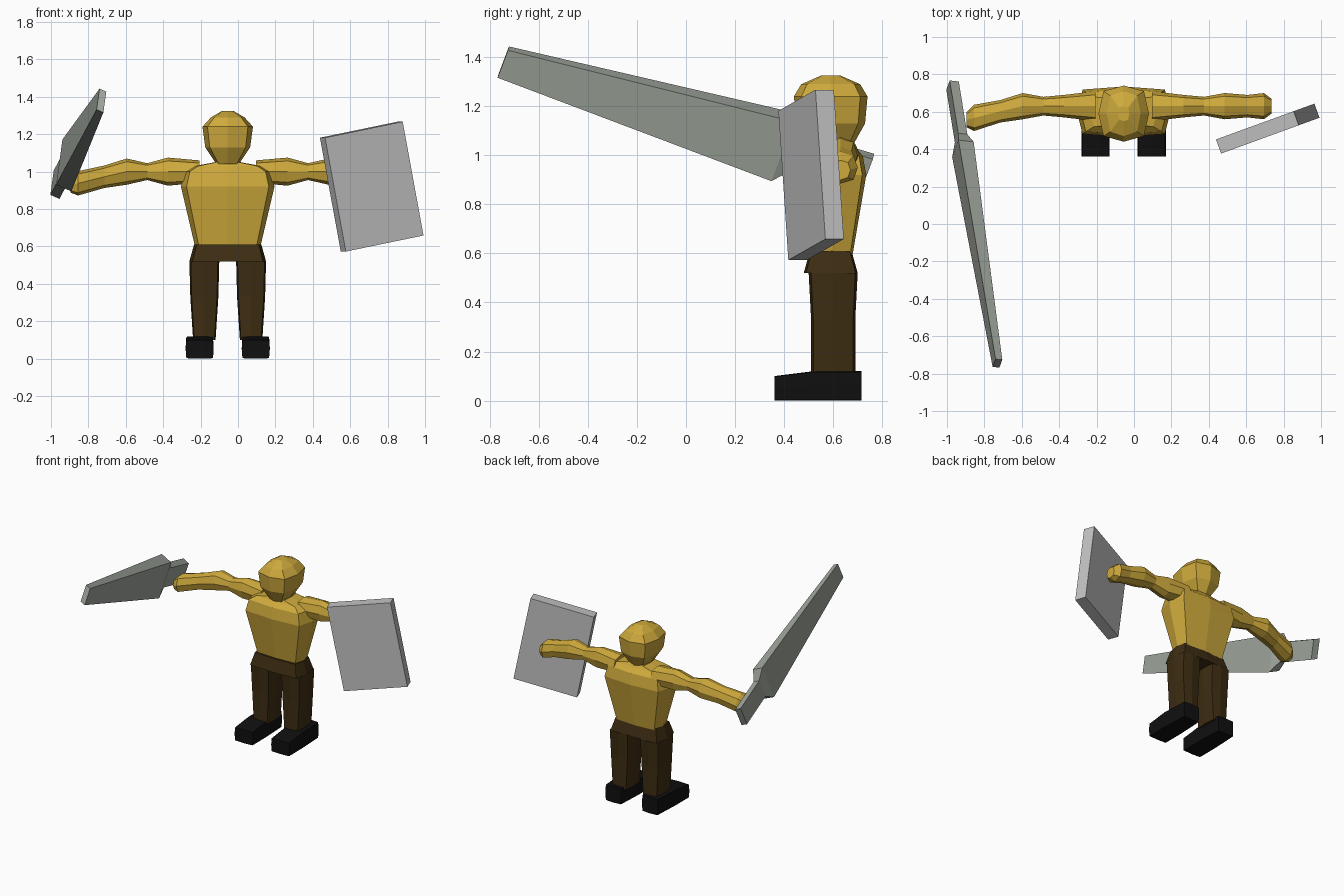
import bpy, bmesh
from math import radians
from mathutils import Vector

if "Cube" in bpy.data.objects:
    bpy.data.objects.remove(bpy.data.objects["Cube"])

X, Y, Z = Vector((1, 0, 0)), Vector((0, 1, 0)), Vector((0, 0, 1))
BODY = Vector((-0.055, 0.6, 0))  # ground point under the body


def material(name, red, green, blue):
    mat = bpy.data.materials.new(name)
    mat.use_nodes = True
    color = (red, green, blue, 1)
    mat.diffuse_color = color
    mat.node_tree.nodes["Principled BSDF"].inputs["Base Color"].default_value = color
    return mat


skin = material("golden skin", 0.62, 0.4, 0.045)
brown = material("brown cloth", 0.047, 0.026, 0.006)
black = material("black leather", 0.005, 0.005, 0.005)
light_steel = material("light steel", 0.53, 0.53, 0.53)
green_steel = material("green grey steel", 0.34, 0.37, 0.325)


def octagon(centre, right, up, corner):
    """Eight points around a centre; corner = 1 makes a square section."""
    corners = [(1, 0), (corner, corner), (0, 1), (-corner, corner)]
    half = [right * a + up * b for a, b in corners]
    return [centre + p for p in half] + [centre - p for p in half]


def loft(name, rings, mat):
    """Skin a list of equal point rings and cap both ends."""
    bm = bmesh.new()
    loops = [[bm.verts.new(point) for point in ring] for ring in rings]
    for lower, upper in zip(loops, loops[1:]):
        for i in range(len(lower)):
            bm.faces.new((lower[i - 1], lower[i], upper[i], upper[i - 1]))
    bm.faces.new(loops[0])
    bm.faces.new(loops[-1])
    bmesh.ops.recalc_face_normals(bm, faces=bm.faces)
    mesh = bpy.data.meshes.new(name)
    bm.to_mesh(mesh)
    bm.free()
    mesh.materials.append(mat)
    part = bpy.data.objects.new(name, mesh)
    bpy.context.collection.objects.link(part)


def upright(name, base, sections, mat, corner):
    """Stack sections given as height, half width and half depth."""
    loft(name, [octagon(base + Z * height, X * width, Y * depth, corner)
                for height, width, depth in sections], mat)


# Head, torso with neck, and trouser seat
upright("head", BODY - Y * 0.01, [
    (1.04, 0.06, 0.09), (1.13, 0.12, 0.14), (1.24, 0.135, 0.15),
    (1.29, 0.09, 0.12), (1.325, 0.03, 0.04)], skin, 0.8)
upright("torso", BODY, [
    (0.6, 0.175, 0.08), (0.92, 0.25, 0.135), (1, 0.23, 0.12),
    (1.03, 0.18, 0.09), (1.05, 0.07, 0.08), (1.08, 0.06, 0.07)], skin, 0.88)
upright("trouser_seat", BODY - Y * 0.01, [
    (0.61, 0.18, 0.085), (0.52, 0.205, 0.11)], brown, 0.92)

# Limbs: the right hand reaches further and swings forward
for label, side, wrist, swing in (("left", X, 0.75, 0), ("right", -X, 0.8, 0.25)):
    arm = []
    for reach, depth, height in (
            (0.15, 0.08, 0.06), (0.32, 0.06, 0.075), (0.43, 0.05, 0.045),
            (0.54, 0.07, 0.07), (0.66, 0.06, 0.06),
            (wrist, 0.07, 0.065), (wrist + 0.04, 0.04, 0.04)):
        bend = max(0, reach - 0.55)
        centre = BODY + side * reach + Y * (0.03 - bend * swing) + Z * (1 - bend / 4)
        arm.append(octagon(centre, Y * depth, Z * height, 0.76))
    loft(label + "_arm", arm, skin)

    upright(label + "_leg", BODY + side * 0.125, [
        (0.52, 0.08, 0.1), (0.33, 0.075, 0.09), (0.1, 0.06, 0.09)], brown, 0.9)

    boot = [octagon(BODY + side * 0.15 + Y * along + Z * height, X * width, Z * height, 0.95)
            for along, width, height in (
                (-0.24, 0.075, 0.05), (-0.08, 0.075, 0.06), (0.115, 0.065, 0.06))]
    loft(label + "_boot", boot, black)

# Shield: a turned and tilted slab
bpy.ops.mesh.primitive_cube_add(
    size=1, location=(0.715, 0.51, 0.92), rotation=(0, radians(-11), radians(20)))
shield = bpy.context.object
shield.name = "shield"
shield.scale = (0.45, 0.08, 0.62)
shield.data.materials.append(light_steel)

# Sword: blade widening from the tip, then a narrow grip
tip, hilt = Vector((-0.73, -0.745, 1.38)), Vector((-0.97, 0.74, 0.93))
flat, edge = Vector((0.9, -0.1, -0.4)), Vector((0.13, 0.35, 0.93))
loft("sword", [octagon(tip.lerp(hilt, part), flat * thick, edge * height, 1)
               for part, thick, height in (
                   (0, 0.02, 0.06), (0.77, 0.045, 0.13),
                   (0.81, 0.027, 0.07), (1, 0.027, 0.07))], green_steel)
